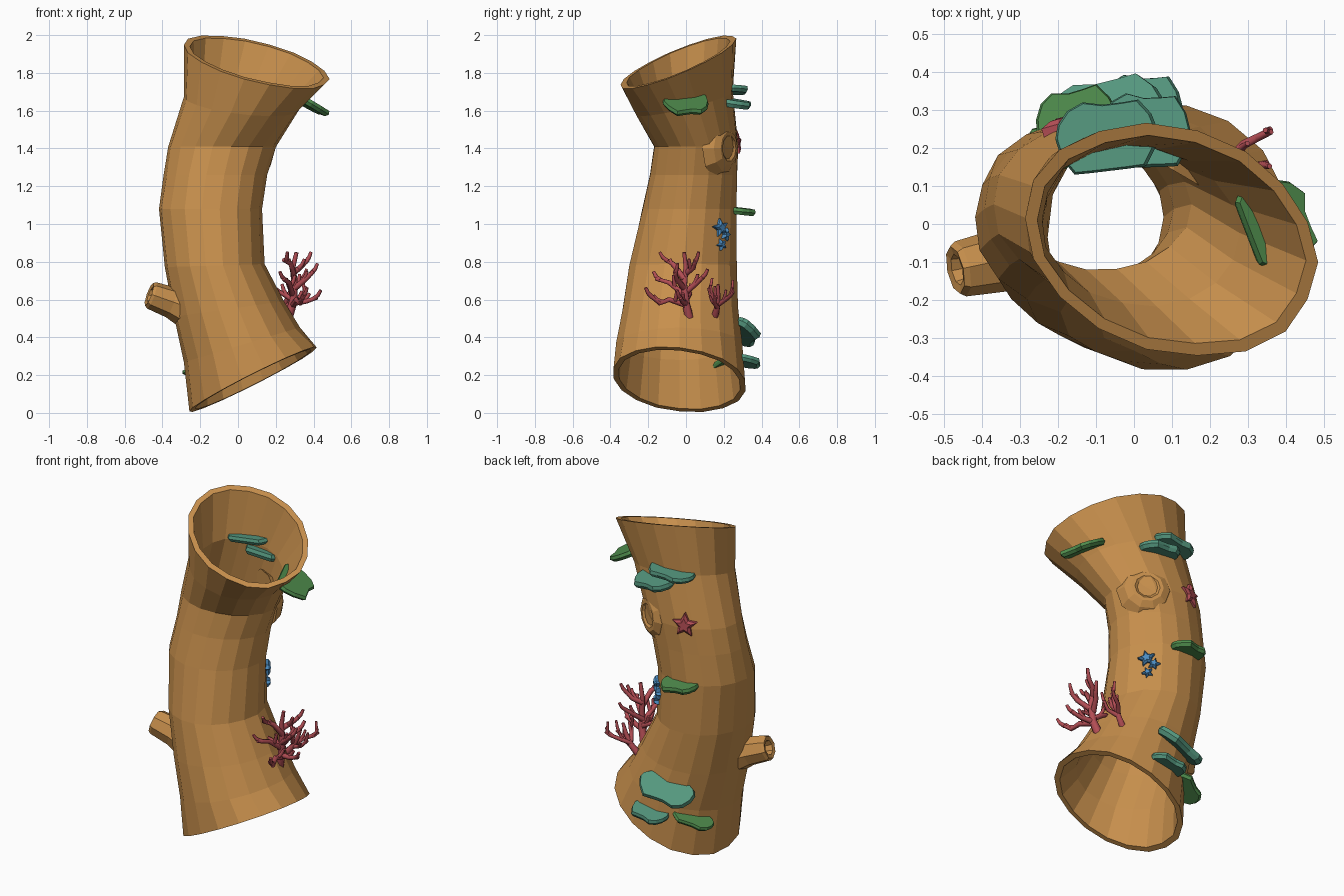
import bpy, bmesh, math, random
from mathutils import Vector as V
from mathutils.bvhtree import BVHTree

if "Cube" in bpy.data.objects:
    bpy.data.objects.remove(bpy.data.objects["Cube"])

random.seed(4)


def mat(name, rgb):
    m = bpy.data.materials.new(name)
    m.diffuse_color = (*rgb, 1)
    m.use_nodes = True
    m.node_tree.nodes["Principled BSDF"].inputs["Base Color"].default_value = m.diffuse_color
    return m


BARK = mat("bark brown", (0.57, 0.275, 0.073))
TEAL = mat("shelf teal", (0.09, 0.31, 0.21))
GREEN = mat("shelf green", (0.08, 0.27, 0.075))
RED = mat("coral red", (0.45, 0.075, 0.09))
BLUE = mat("star blue", (0.07, 0.26, 0.53))


def finish(name, bm, material):
    bmesh.ops.recalc_face_normals(bm, faces=bm.faces)
    me = bpy.data.meshes.new(name)
    bm.to_mesh(me)
    bm.free()
    me.materials.append(material)
    ob = bpy.data.objects.new(name, me)
    bpy.context.collection.objects.link(ob)
    return ob


def skin(bm, loops, closed=False, cap_start=False, cap_end=False):
    """Bridge a series of equal point loops with quads."""
    rows = [[bm.verts.new(p) for p in lp] for lp in loops]
    n = len(rows[0])
    pairs = list(zip(rows, rows[1:])) + ([(rows[-1], rows[0])] if closed else [])
    for a, b in pairs:
        for i in range(n):
            j = (i + 1) % n
            bm.faces.new((a[i], a[j], b[j], b[i]))
    if cap_start:
        bm.faces.new(rows[0])
    if cap_end:
        bm.faces.new(rows[-1])


# Hollow bent log: tilted oval rings
# centre x, y, z, radius x, y, slope along x, along y, skew, wall
RINGS = [
    (0.08, -0.035, 0.177, 0.34, 0.357, 0.50, -0.09, 0.00, 0.03),
    (0.02, -0.035, 0.36, 0.305, 0.335, 0.30, 0.00, 0.00, 0.04),
    (-0.05, -0.030, 0.55, 0.29, 0.310, 0.14, 0.00, 0.00, 0.045),
    (-0.125, -0.015, 0.78, 0.262, 0.287, 0.03, 0.00, 0.00, 0.05),
    (-0.145, 0.018, 1.08, 0.275, 0.250, 0.00, 0.00, 0.00, 0.05),
    (-0.12, 0.040, 1.26, 0.275, 0.235, 0.00, 0.00, 0.00, 0.05),
    (-0.085, 0.052, 1.41, 0.285, 0.225, 0.00, 0.00, 0.00, 0.05),
    (0.015, -0.005, 1.64, 0.305, 0.255, -0.10, 0.23, -0.07, 0.045),
    (0.10, -0.043, 1.858, 0.385, 0.300, -0.18, 0.36, -0.15, 0.032),
]
SIDES = 18


def ring(r, wobble, inner):
    cx, cy, cz, rx, ry, sx, sy, skew, wall = r
    w = wall if inner else 0
    pts = []
    for i in range(SIDES):
        a = 2 * math.pi * i / SIDES
        dx = (rx - w) * math.cos(a) * wobble[i]
        dy = (ry - w) * math.sin(a) * wobble[i] + skew * dx
        pts.append(V((cx + dx, cy + dy, cz + sx * dx + sy * dy)))
    return pts


wob = [[random.uniform(0.985, 1.015) for _ in range(SIDES)] for _ in RINGS]
outer = [ring(r, w, False) for r, w in zip(RINGS, wob)]
inner = [ring(r, w, True) for r, w in zip(RINGS, wob)]
bm = bmesh.new()
skin(bm, outer + inner[::-1], closed=True)
tree = BVHTree.FromBMesh(bm)
finish("hollow_log", bm, BARK)


def on_log(p, out):
    """Point where a ray from outside meets the bark."""
    out = V(out).normalized()
    return tree.ray_cast(V(p) + out * 1.5, -out)[0]


def frame(axis):
    z = V(axis).normalized()
    x = V((0, 0, 1)).cross(z).normalized()
    return x, z.cross(x), z


def lathe(name, origin, axis, profile, sides, material):
    """Turn (radius, height) pairs about an axis."""
    x, y, z = frame(axis)
    loops = [[V(origin) + z * h + (x * math.cos(2 * math.pi * i / sides)
              + y * math.sin(2 * math.pi * i / sides)) * r for i in range(sides)]
             for r, h in profile]
    bm = bmesh.new()
    skin(bm, loops, cap_start=True, cap_end=True)
    finish(name, bm, material)


# Broken branch stub and healed knot
lathe("branch_stub", (-0.30, -0.085, 0.565), (-0.165, -0.035, 0.06),
      [(0.10, 0), (0.083, 0.06), (0.074, 0.17), (0.064, 0.185), (0.042, 0.18), (0.036, 0.14)],
      8, BARK)
lathe("bark_knot", (0.085, 0.21, 1.40), (0.5, 0.86, 0.0),
      [(0.16, -0.05), (0.125, 0.0), (0.09, 0.022), (0.07, 0.022), (0.055, 0.012)], 10, BARK)


# Shelf fungi: lobed plates set into the wall
def shelf(name, p, out, width, reach, sink, pitch, roll, material, thick=0.028):
    out = V(out).normalized()
    c = on_log(p, out)
    up = V((0, 0, 1))
    o = out * math.cos(pitch) - up * math.sin(pitch)
    u = (up.cross(out) + up * roll).normalized()
    n = u.cross(o).normalized()
    if n.z < 0:
        n = -n
    N = 16

    def outline(s, h):
        pts = []
        for i in range(N):
            a = 2 * math.pi * i / N
            ca, sa = math.cos(a), math.sin(a)
            lobe = 1 + 0.10 * math.cos(5 * a + 0.6)
            d = reach * min(1, 1.25 * sa) * lobe if sa > 0 else sink * max(-1, 1.4 * sa)
            pts.append(c + u * (width / 2 * ca * s) + o * (d * s) + n * h)
        return pts

    bm = bmesh.new()
    skin(bm, [outline(0.9, -thick / 2), outline(1, 0), outline(0.95, thick / 2)],
         cap_start=True, cap_end=True)
    finish(name, bm, material)


shelf("shelf_top_upper", (-0.045, 0, 1.71), (-0.12, 1, 0), 0.27, 0.08, 0.10, 0.05, -0.08, TEAL, 0.035)
shelf("shelf_top_lower", (0.035, 0, 1.64), (-0.03, 1, 0), 0.24, 0.09, 0.10, 0.15, 0.05, TEAL, 0.04)
shelf("shelf_right", (0, -0.14, 1.65), (0.93, 0.36, 0), 0.25, 0.13, 0.06, 0.5, 0.12, GREEN, 0.035)
shelf("shelf_middle", (-0.07, 0, 1.07), (-0.3, 1, 0), 0.22, 0.085, 0.06, 0.1, 0.05, GREEN, 0.035)
shelf("shelf_low_large", (-0.005, 0, 0.44), (-0.25, 1, 0), 0.33, 0.105, 0.05, 0.65, -0.2, TEAL, 0.045)
shelf("shelf_low_small", (0.035, 0, 0.275), (-0.05, 1, 0), 0.22, 0.085, 0.05, 0.2, -0.17, TEAL, 0.035)
shelf("shelf_low_green", (-0.07, 0.0, 0.25), (-0.5, 0.85, 0), 0.24, 0.08, 0.05, 0.2, -0.33, GREEN)


# Starfish: domed five-armed stars lying on the bark
def star(name, p, out, r, spin, material):
    x, y, z = frame(out)
    # tilt to the bark using three nearby surface points
    p = V(p)
    a, b, d = (on_log(p + q, out) for q in (x * r, x * -r + y * r, x * -r - y * r))
    nrm = (b - a).cross(d - a)
    x, y, z = frame(nrm if nrm.dot(z) > 0 else -nrm)
    c = on_log(p, out)

    def loop(s, h):
        pts = []
        for i in range(10):
            t = spin + math.pi * i / 5
            rr = r * s * (1 if i % 2 == 0 else 0.5)
            pts.append(c + (x * math.cos(t) + y * math.sin(t)) * rr + z * h)
        return pts

    bm = bmesh.new()
    skin(bm, [loop(1, -0.014), loop(1, 0.012), loop(0.6, 0.024)], cap_start=True, cap_end=True)
    finish(name, bm, material)


up = math.pi / 2
star("starfish_red", (-0.11, 0, 1.43), (-0.25, 1, 0), 0.072, up, RED)
star("starfish_blue_large", (0, 0.15, 0.98), (1, 0.5, 0), 0.05, up + 0.2, BLUE)
star("starfish_blue_medium", (0, 0.19, 0.945), (1, 0.5, 0), 0.036, up - 0.3, BLUE)
star("starfish_blue_small", (0, 0.155, 0.89), (1, 0.5, 0), 0.032, up + 0.4, BLUE)


# Branching corals: tapered tubes with small side twigs
def coral(name, branches, r0):
    cu = bpy.data.curves.new(name, "CURVE")
    cu.dimensions = "3D"
    cu.bevel_depth = 1
    cu.bevel_resolution = 1
    cu.use_fill_caps = True

    def add(pts, ra, rb):
        s = cu.splines.new("POLY")
        s.points.add(len(pts) - 1)
        for i, p in enumerate(pts):
            s.points[i].co = (*p, 1)
            s.points[i].radius = ra + (rb - ra) * i / (len(pts) - 1)

    for k, b in enumerate(branches):
        pts = [V(p) for p in b]
        add(pts, r0 if k == 0 else r0 * 0.65, r0 * 0.4)
        if k:
            for q, e in zip(pts[1:], pts[:-1]):
                d = (q - e).normalized()
                side = V((random.uniform(-.6, .6), random.uniform(-.7, .7), 0.6))
                m = e.lerp(q, 0.65)
                t = (d * 0.5 + side).normalized()
                add([m, m + t * 0.035, m + t * 0.055 + V((0, 0, 0.015))], r0 * 0.5, r0 * 0.33)
    ob = bpy.data.objects.new(name, cu)
    bpy.context.collection.objects.link(ob)
    cu.materials.append(RED)
    bpy.context.view_layer.objects.active = ob
    ob.select_set(True)
    bpy.ops.object.convert(target="MESH")
    bpy.context.object.select_set(False)


coral("coral_large", [
    [(.26, .02, .49), (.29, .0, .58), (.30, -.01, .68), (.29, .0, .77), (.31, -.01, .85)],
    [(.29, .0, .57), (.31, -.09, .60), (.33, -.14, .58), (.35, -.20, .63)],
    [(.29, .0, .62), (.27, -.09, .69), (.24, -.16, .71)],
    [(.29, .0, .64), (.32, .06, .69), (.35, .09, .72)],
    [(.30, -.01, .71), (.28, -.07, .79), (.24, -.11, .81)],
    [(.29, .0, .74), (.33, .04, .77), (.37, .05, .81)],
    [(.29, .0, .58), (.36, -.02, .59), (.42, -.03, .61)],
    [(.30, -.01, .66), (.36, -.05, .71), (.40, -.06, .75)],
    [(.29, .0, .60), (.24, .02, .63), (.20, .01, .65)],
], 0.026)
coral("coral_small", [
    [(.20, .15, .50), (.25, .165, .56), (.28, .17, .62), (.30, .17, .68)],
    [(.25, .165, .57), (.29, .21, .60), (.34, .235, .62), (.36, .25, .64)],
    [(.25, .165, .58), (.27, .13, .63), (.28, .12, .66)],
    [(.26, .165, .56), (.31, .15, .58), (.35, .16, .62)],
], 0.021)
